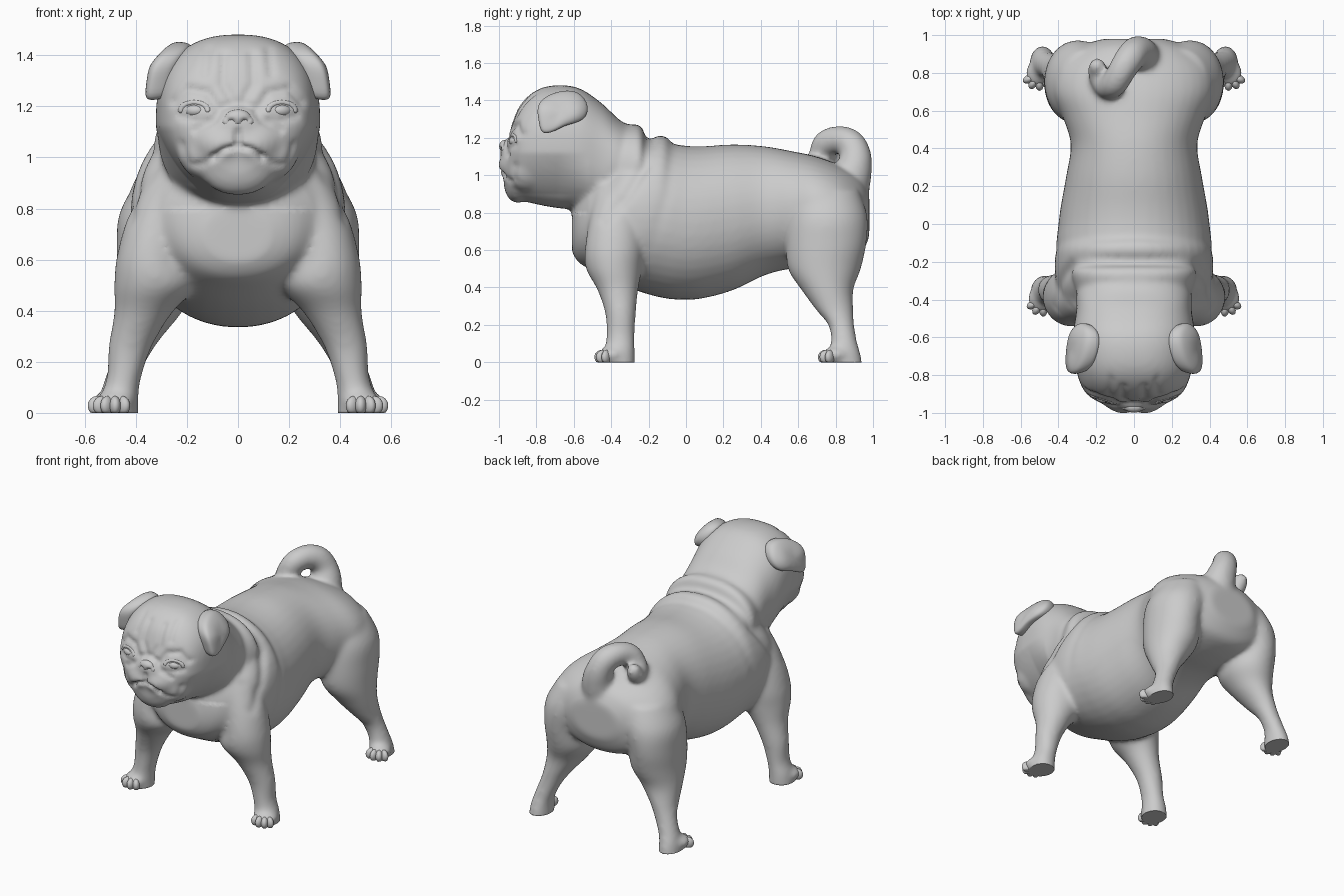
import bpy, bmesh, math
from mathutils import Vector, Matrix
from mathutils.bvhtree import BVHTree

if "Cube" in bpy.data.objects:
    bpy.data.objects.remove(bpy.data.objects["Cube"])

coat = bpy.data.materials.new("grey coat")
coat.diffuse_color = (0.6, 0.6, 0.6, 1)
coat.use_nodes = True
coat.node_tree.nodes["Principled BSDF"].inputs["Base Color"].default_value = coat.diffuse_color


def spline(rows, steps):
    """Catmull-Rom interpolation through rows of numbers."""
    out = []
    for i in range(len(rows) - 1):
        p0, p1, p2 = rows[max(i - 1, 0)], rows[i], rows[i + 1]
        p3 = rows[min(i + 2, len(rows) - 1)]
        for t in (s / steps for s in range(steps)):
            out.append([0.5 * (2 * b + (c - a) * t + (2 * a - 5 * b + 4 * c - d) * t * t
                               + (3 * b - a - 3 * c + d) * t ** 3)
                        for a, b, c, d in zip(p0, p1, p2, p3)])
    return out + [list(rows[-1])]


def skin_loops(bm, loops):
    for l1, l2 in zip(loops, loops[1:]):
        for k in range(len(l1)):
            n = (k + 1) % len(l1)
            bm.faces.new((l1[k], l1[n], l2[n], l2[k]))
    bm.faces.new(loops[0][::-1])
    bm.faces.new(loops[-1])


def loft(bm, rings, u, v, power=2.0, sides=40):
    """Skin superelliptic rings (x, y, z, radius along u, radius along v)."""
    loops = []
    for x, y, z, a, b in spline(rings, 5):
        loop = []
        for k in range(sides):
            t = math.tau * k / sides
            c, s = math.cos(t), math.sin(t)
            pu = a * math.copysign(abs(c) ** (2 / power), c)
            pv = b * math.copysign(abs(s) ** (2 / power), s)
            loop.append(bm.verts.new(Vector((x, y, z)) + u * pu + v * pv))
        loops.append(loop)
    skin_loops(bm, loops)


def ball(bm, centre, size, turn=0.0):
    m = (Matrix.Translation(centre) @ Matrix.Rotation(turn, 4, 'Z')
         @ Matrix.Diagonal((*size, 1)))
    bmesh.ops.create_uvsphere(bm, u_segments=20, v_segments=12, radius=1, matrix=m)


def finish(bm, name):
    bmesh.ops.recalc_face_normals(bm, faces=bm.faces)
    me = bpy.data.meshes.new(name)
    bm.to_mesh(me)
    bm.free()
    ob = bpy.data.objects.new(name, me)
    bpy.context.collection.objects.link(ob)
    me.materials.append(coat)
    me.shade_smooth()
    return ob


def apply(ob, kind, **settings):
    mod = ob.modifiers.new(kind, kind)
    for key, val in settings.items():
        setattr(mod, key, val)
    bpy.context.view_layer.objects.active = ob
    bpy.ops.object.modifier_apply(modifier=mod.name)


def sculpt(ob, move):
    """Replace every vertex by move(position, normal) in one pass."""
    bm = bmesh.new()
    bm.from_mesh(ob.data)
    bm.normal_update()
    spots = [move(v.co.copy(), v.normal.copy()) for v in bm.verts]
    for v, p in zip(bm.verts, spots):
        v.co = p
    bm.to_mesh(ob.data)
    tree = BVHTree.FromBMesh(bm)
    bm.free()
    ob.data.shade_smooth()
    return tree


X, Y, Z = Vector((1, 0, 0)), Vector((0, 1, 0)), Vector((0, 0, 1))
bm = bmesh.new()

# Torso and head: (y, bottom, top, half width)
torso = [(-.61, .59, .80, .13), (-.57, .53, .92, .24), (-.48, .48, 1.03, .34),
         (-.36, .42, 1.13, .40), (-.24, .375, 1.18, .42), (-.13, .345, 1.215, .415),
         (-.04, .335, 1.165, .405), (.08, .34, 1.155, .39), (.25, .385, 1.165, .36),
         (.42, .465, 1.155, .335), (.56, .50, 1.13, .375), (.70, .51, 1.10, .43),
         (.83, .53, 1.05, .41), (.93, .57, .99, .30), (.98, .67, .91, .17)]
head = [(-.975, .95, 1.15, .12), (-.945, .90, 1.23, .19), (-.89, .87, 1.37, .26),
        (-.80, .845, 1.455, .30), (-.69, .825, 1.482, .318), (-.57, .815, 1.465, .322),
        (-.45, .79, 1.385, .305), (-.34, .74, 1.285, .315), (-.25, .70, 1.268, .34),
        (-.19, .70, 1.20, .34)]
for rows, power in ((torso, 2.1), (head, 2.4)):
    loft(bm, [(0, y, (lo + hi) / 2, w, (hi - lo) / 2) for y, lo, hi, w in rows], X, Z, power)

# Muzzle and chin
ball(bm, (0, -.90, .96), (.19, .075, .11))
ball(bm, (0, -.945, 1.12), (.09, .05, .08))
for s in (-1, 1):
    ball(bm, (s * .085, -.925, 1.05), (.115, .075, .075), s * .35)
    ball(bm, (s * .17, -.85, 1.01), (.10, .10, .10))
    ball(bm, (s * .12, -.86, 1.27), (.10, .06, .05))

# Legs: (x, y, z, x radius, y radius)
front_leg = [(.23, -.36, .95, .11, .12), (.305, -.375, .77, .125, .14),
             (.335, -.385, .61, .14, .155), (.325, -.385, .50, .16, .15),
             (.372, -.365, .39, .113, .11), (.422, -.35, .26, .085, .082),
             (.446, -.35, .14, .068, .076), (.465, -.355, .06, .075, .082),
             (.47, -.36, -.03, .08, .09)]
rear_leg = [(.24, .745, .92, .15, .18), (.285, .755, .78, .18, .215),
            (.315, .75, .64, .16, .215), (.315, .74, .50, .16, .195),
            (.35, .755, .39, .128, .14), (.397, .795, .28, .086, .10),
            (.43, .83, .20, .07, .07), (.465, .845, .11, .064, .07),
            (.48, .845, .05, .066, .088), (.485, .85, -.03, .07, .097)]
for s in (-1, 1):
    for leg in (front_leg, rear_leg):
        loft(bm, [(s * x, y, z, a, b) for x, y, z, a, b in leg], X, Y)
    ball(bm, (s * .485, -.40, .04), (.08, .07, .045), s * .3)
    ball(bm, (s * .505, .80, .04), (.07, .075, .045), s * .3)

# Curled tail
tail = [(.03, .86, .92, .12), (.03, .895, 1.02, .10), (.01, .908, 1.10, .085),
        (-.02, .88, 1.165, .08), (-.06, .82, 1.19, .075), (-.10, .75, 1.17, .072),
        (-.135, .73, 1.11, .07), (-.17, .755, 1.075, .06), (-.19, .805, 1.08, .055),
        (-.195, .835, 1.12, .045)]
for x, y, z, r in spline(tail, 5):
    ball(bm, (x, y, z), (r, r, r))

body = finish(bm, "body")
apply(body, 'REMESH', mode='VOXEL', voxel_size=.0135)
apply(body, 'SMOOTH', factor=.5, iterations=16)

# Skin folds: (points, width, depth), pressed in along the surface normal
face_folds = [
    ([(0, 1.10), (0, 1.045), (.06, 1.03), (.11, 1.0)], .012, .020),
    ([(.11, 1.0), (.16, .975), (.20, .97)], .015, .009),
    ([(0, 1.215), (.06, 1.20), (.10, 1.14), (.17, 1.11)], .016, .012),
    ([(.025, 1.23), (.06, 1.29), (.055, 1.40)], .018, .010),
    ([(.085, 1.20), (.12, 1.255), (.20, 1.27), (.25, 1.22)], .018, .012),
    ([(.13, 1.33), (.12, 1.42)], .018, .007),
    ([(.235, 1.05), (.23, .98)], .018, .008),
    ([(.12, 1.15), (.17, 1.145), (.23, 1.165)], .014, .008)]
body_folds = [
    ([(-.195, 1.23), (-.22, 1.05), (-.32, .88), (-.44, .76)], .032, .016),
    ([(-.07, 1.17), (-.10, .9), (-.17, .65), (-.22, .5)], .035, .008),
    ([(-.31, 1.25), (-.36, 1.05), (-.43, .92)], .03, .006)]


def press(px, py, folds):
    total = 0
    for pts, width, depth in folds:
        best = 9
        for (ax, ay), (bx, by) in zip(pts, pts[1:]):
            dx, dy = bx - ax, by - ay
            t = ((px - ax) * dx + (py - ay) * dy) / (dx * dx + dy * dy)
            t = min(max(t, 0), 1)
            best = min(best, math.hypot(px - ax - t * dx, py - ay - t * dy))
        total += depth * math.exp(-(best / width) ** 2)
    return total


def ramp(x, a, b):
    return min(max((x - a) / (b - a), 0), 1)


def fold_skin(co, n):
    if co.y < -.74 and n.y < -.1:
        co -= n * press(abs(co.x), co.z, face_folds)
    elif -.55 < co.y < .05 and co.z > .45:
        co -= n * press(co.y, co.z, body_folds) * ramp(co.z, .5, 1.05)
    if co.z > .8:  # narrow the jaw
        co.x *= 1 - .22 * ramp(co.z, 1.12, .90) * ramp(co.y, -.52, -.68)
    co.z = max(co.z, 0)  # flat soles
    return co


skin = sculpt(body, fold_skin)


def surface_y(x, z):
    hit = skin.ray_cast(Vector((x, -3, z)), Y)[0]
    return hit.y if hit else -.9


# Eyes with lids
for s, side in ((-1, "right"), (1, "left")):
    bm = bmesh.new()
    y = surface_y(s * .17, 1.185)
    ball(bm, (s * .17, y + .022, 1.183), (.042, .03, .026), s * .4)
    finish(bm, side + "_eye")
    bm = bmesh.new()
    for i in range(13):
        t = math.pi * i / 12
        lx, lz = .17 - .052 * math.cos(t), 1.183 + .032 * math.sin(t)
        ball(bm, (s * lx, surface_y(s * lx, lz) + .009, lz), (.014, .014, .012))
    lid = finish(bm, side + "_eyelid")
    apply(lid, 'REMESH', mode='VOXEL', voxel_size=.005)
    apply(lid, 'SMOOTH', factor=.5, iterations=6)
    lid.data.shade_smooth()

# Nose with nostrils
bm = bmesh.new()
y = surface_y(0, 1.15)
ball(bm, (0, y + .018, 1.155), (.052, .03, .034))
for s in (-1, 1):
    ball(bm, (s * .038, y + .022, 1.14), (.028, .024, .022))
nose = finish(bm, "nose")
apply(nose, 'REMESH', mode='VOXEL', voxel_size=.006)
apply(nose, 'SMOOTH', factor=.5, iterations=4)


def nostril(co, n):
    d = math.hypot((abs(co.x) - .026) / .013, (co.z - 1.142) / .009)
    co.y += .012 * math.exp(-d * d) if n.y < 0 else 0
    return co


sculpt(nose, nostril)

# Folded ears: side outline (y, z), leaning outward toward the tip
outline = [(-.80, 1.37), (-.75, 1.425), (-.66, 1.455), (-.57, 1.45), (-.515, 1.37),
           (-.54, 1.29), (-.65, 1.27), (-.70, 1.235), (-.775, 1.215), (-.785, 1.29)]
for s, side in ((-1, "right"), (1, "left")):
    bm = bmesh.new()
    rows = []
    for off, scale in ((-.10, .85), (-.04, 1), (0, 1.03), (.014, .9), (.018, .5)):
        row = []
        for y, z in outline:
            y, z = -.66 + (y + .66) * scale, 1.345 + (z - 1.345) * scale
            x = .335 + off - .8 * max(z - 1.36, 0) - .5 * max(y + .60, 0) + .12 * (1.36 - z)
            row.append(bm.verts.new((s * x, y, z)))
        rows.append(row)
    skin_loops(bm, rows)
    apply(finish(bm, side + "_ear"), 'SUBSURF', levels=2)

# Toes fanned around each paw
for s, side in ((-1, "right"), (1, "left")):
    for name, cx, cy in (("front", .485, -.405), ("rear", .505, .79)):
        bm = bmesh.new()
        for deg in (-38, -4, 30, 64):
            a = math.radians(deg)
            ball(bm, (s * (cx + .053 * math.sin(a)), cy - .047 * math.cos(a), .028),
                 (.023, .038, .038), s * a)
        for v in bm.verts:
            v.co.z = max(v.co.z, 0)
        finish(bm, f"{name}_{side}_toes")
